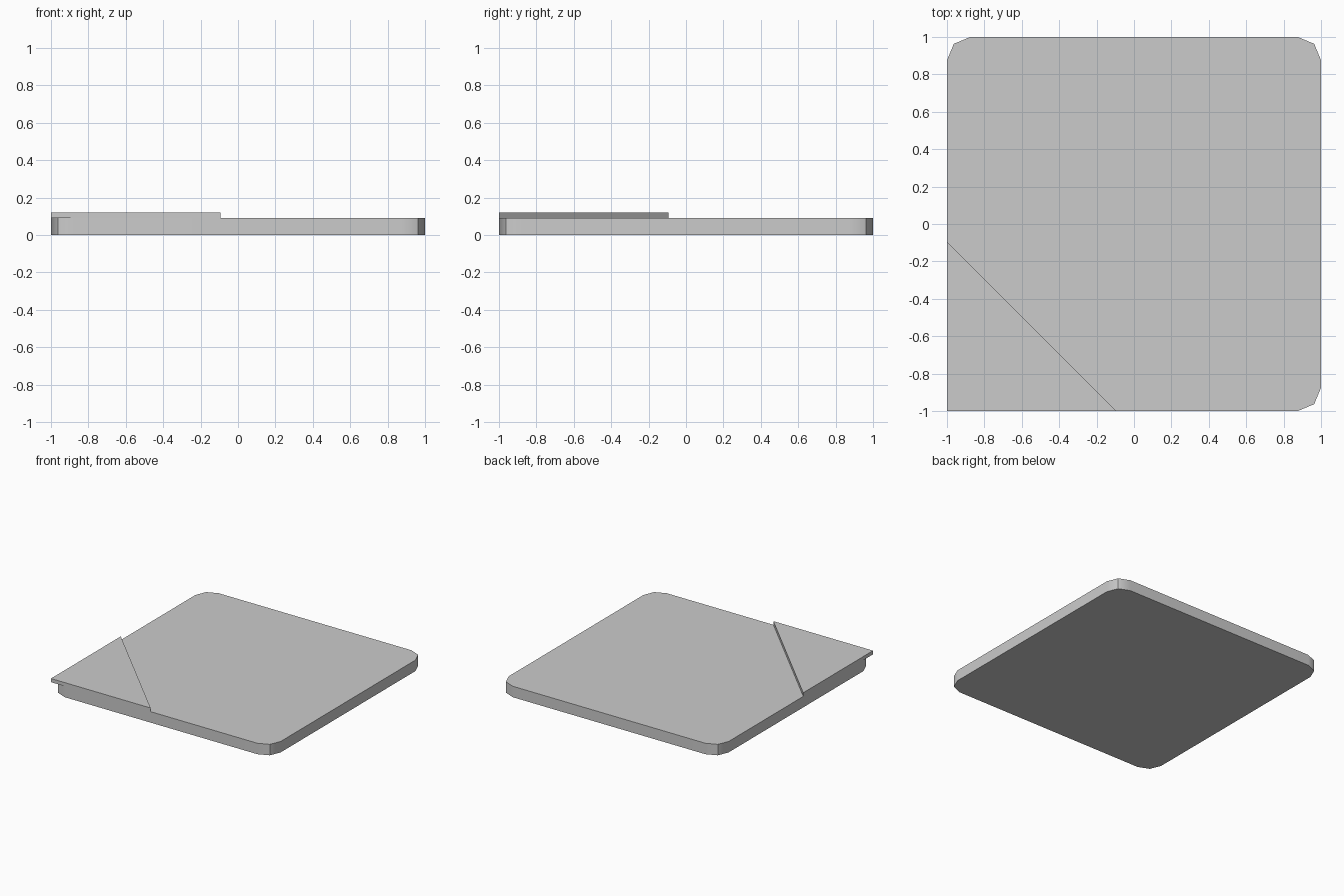
import bpy, math

if "Cube" in bpy.data.objects:
    bpy.data.objects.remove(bpy.data.objects["Cube"])

grey = bpy.data.materials.new("plain_grey")
grey.diffuse_color = (0.6, 0.6, 0.6, 1)
grey.use_nodes = True
grey.node_tree.nodes["Principled BSDF"].inputs["Base Color"].default_value = grey.diffuse_color


def prism(name, outline, z0, z1):
    """Extrude a counter-clockwise outline between two heights."""
    n = len(outline)
    verts = [(x, y, z) for z in (z0, z1) for x, y in outline]
    faces = [tuple(reversed(range(n))), tuple(range(n, 2 * n))]
    faces += [(i, (i + 1) % n, n + (i + 1) % n, n + i) for i in range(n)]
    mesh = bpy.data.meshes.new(name)
    mesh.from_pydata(verts, [], faces)
    mesh.materials.append(grey)
    obj = bpy.data.objects.new(name, mesh)
    bpy.context.collection.objects.link(obj)
    return obj


# Square slab with two-step rounded corners
R = 0.125
outline = []
for k, (sx, sy) in enumerate([(1, 1), (-1, 1), (-1, -1), (1, -1)]):
    for step in range(3):
        a = math.radians(90 * k + 45 * step)
        outline.append((sx * (1 - R) + R * math.cos(a),
                        sy * (1 - R) + R * math.sin(a)))
slab = prism("slab", outline, 0, 0.09)

bpy.context.view_layer.objects.active = slab
slab.select_set(True)
bpy.ops.object.shade_smooth_by_angle(angle=math.radians(30))
weighted = slab.modifiers.new("weighted_normals", 'WEIGHTED_NORMAL')
weighted.keep_sharp = True

# Thin triangular plate with a square point over the front left corner
prism("corner_plate", [(-1, -1), (-0.094, -1), (-1, -0.094)], 0.09, 0.12)
